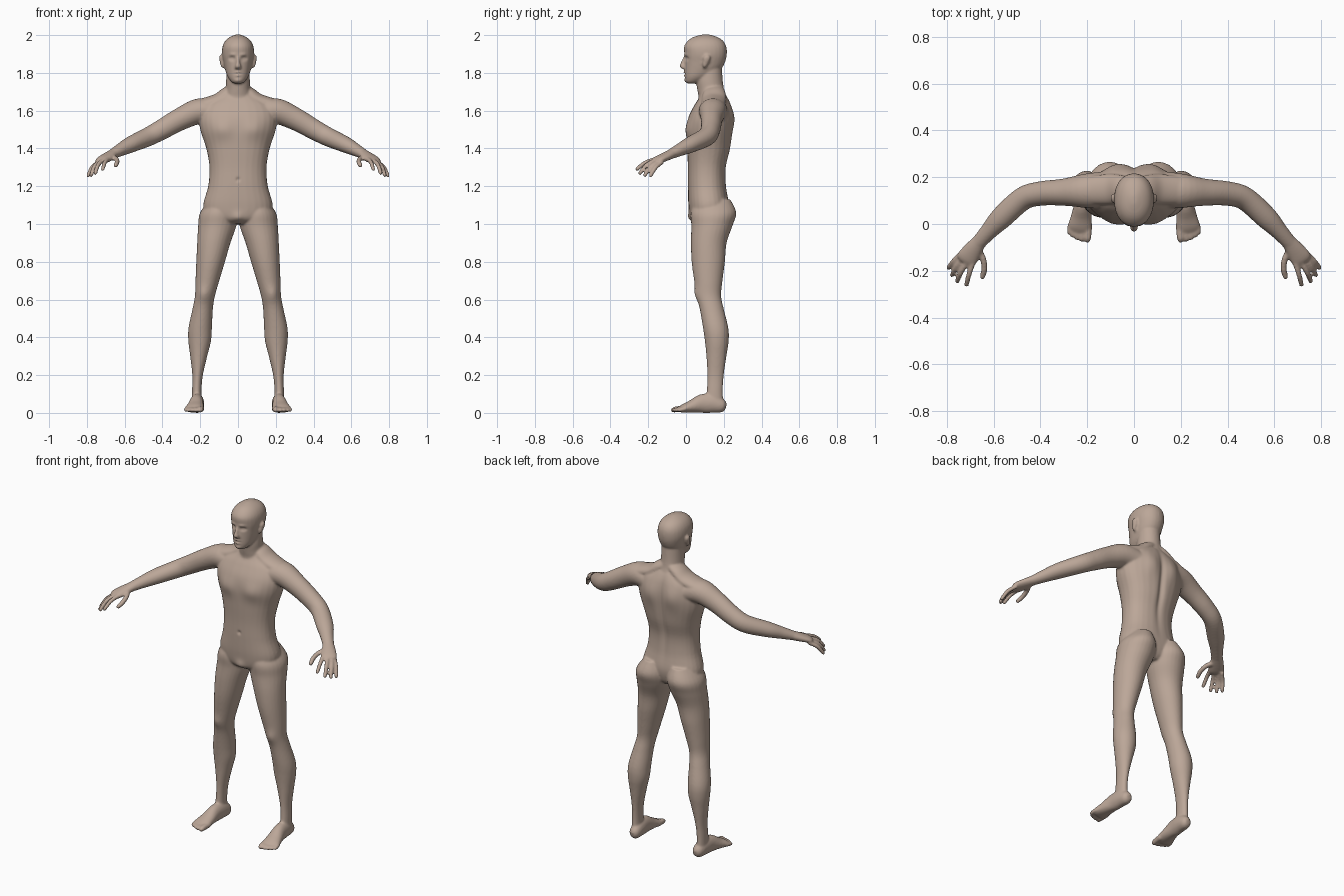
import bpy, bmesh, math
from mathutils import Vector

skin = bpy.data.materials.new("skin")
skin.diffuse_color = (0.50, 0.385, 0.315, 1)

bm = bmesh.new()


def smooth_rows(rows, steps=5):
    """Catmull-Rom interpolation through rows of numbers."""
    out = []
    n = len(rows)
    for i in range(n - 1):
        p0, p1, p2, p3 = rows[max(i - 1, 0)], rows[i], rows[i + 1], rows[min(i + 2, n - 1)]
        for s in range(steps):
            t = s / steps
            out.append([0.5 * (2 * b + (c - a) * t + (2 * a - 5 * b + 4 * c - d) * t * t
                               + (3 * b - a - 3 * c + d) * t ** 3)
                        for a, b, c, d in zip(p0, p1, p2, p3)])
    return out + [list(rows[-1])]


def loft(rows, flat=False, sides=28, power=2.0, mirror=False):
    """Skin rings (x, y, z, half width, half depth); flat keeps rings horizontal."""
    rows = smooth_rows(rows)
    for sx in ((1, -1) if mirror else (1,)):
        rings = []
        for i, (x, y, z, a, b) in enumerate(rows):
            u, v = Vector((1, 0, 0)), Vector((0, 1, 0))
            if not flat:
                t = Vector(rows[min(i + 1, len(rows) - 1)][:3]) - Vector(rows[max(i - 1, 0)][:3])
                u = t.cross(Vector((0, 0, 1))).normalized()
                v = u.cross(t).normalized()
            ring = []
            for k in range(sides):
                an = 2 * math.pi * k / sides
                c, s = math.cos(an), math.sin(an)
                c = math.copysign(abs(c) ** (2 / power), c)
                s = math.copysign(abs(s) ** (2 / power), s)
                p = Vector((x, y, z)) + u * max(a, .001) * c + v * max(b, .001) * s
                ring.append(bm.verts.new((p.x * sx, p.y, p.z)))
            rings.append(ring)
        faces = [bm.faces.new(rings[0]), bm.faces.new(rings[-1])]
        for r, q in zip(rings, rings[1:]):
            for k in range(sides):
                m = (k + 1) % sides
                faces.append(bm.faces.new((r[k], r[m], q[m], q[k])))
        bmesh.ops.recalc_face_normals(bm, faces=faces)


def column(rows, **kw):
    """Upright form from (z, centre x, half width, front y, back y)."""
    loft([(x, (f + b) / 2, z, w, (b - f) / 2) for z, x, w, f, b in rows], flat=True, **kw)


def digit(points, r):
    """Finger or toe: tube through points with a rounded tip."""
    pts = [Vector(p) for p in points]
    d = (pts[-1] - pts[-2]).normalized()
    rows = [(*p, r, r) for p in pts[:-1]]
    rows += [(*(pts[-1] - d * r), r * .9, r * .9), (*(pts[-1] - d * r * .3), r * .65, r * .65),
             (*pts[-1], r * .15, r * .15)]
    loft(rows, sides=12, mirror=True)


# torso
column([(1.00, 0, .11, .06, .19), (1.03, 0, .165, .025, .215), (1.1, 0, .184, .013, .228),
        (1.2, 0, .158, .01, .213), (1.3, 0, .151, .01, .212), (1.4, 0, .168, .006, .235),
        (1.5, 0, .2, .004, .246), (1.57, 0, .205, .015, .246), (1.63, 0, .18, .045, .236),
        (1.67, 0, .12, .07, .22), (1.7, 0, .07, .08, .2)], power=2.3)
# neck and shoulder slopes
column([(1.62, 0, .1, .06, .225), (1.67, 0, .08, .066, .216), (1.71, 0, .066, .06, .203),
        (1.76, 0, .063, .055, .195), (1.83, 0, .06, .07, .19)])
loft([(.02, .15, 1.715, .05, .03), (.06, .15, 1.69, .06, .035), (.11, .148, 1.654, .065, .036),
      (.2, .143, 1.625, .06, .036)], mirror=True)
# head
column([(1.744, 0, .018, .008, .05), (1.753, 0, .035, -.002, .08), (1.78, 0, .055, -.006, .13),
        (1.82, 0, .069, -.007, .185), (1.86, 0, .078, -.007, .208), (1.9, 0, .085, -.009, .216),
        (1.94, 0, .082, -.01, .213), (1.97, 0, .067, .01, .196), (1.99, 0, .043, .04, .165),
        (2.003, 0, .012, .085, .125)], power=2.15)
# nose
loft([(0, .0, 1.893, .008, .008), (0, -.012, 1.86, .009, .014), (0, -.018, 1.836, .016, .016),
      (0, -.012, 1.824, .017, .012), (0, -.004, 1.817, .01, .006)], flat=True, sides=16)
# ears
loft([(.077, .098, 1.826, .006, .006), (.083, .1, 1.838, .009, .012), (.087, .107, 1.862, .01, .018),
      (.09, .111, 1.882, .01, .018), (.088, .112, 1.896, .006, .008)], flat=True, sides=16, mirror=True)
# legs
column([(1.13, .09, .06, .05, .235), (1.06, .103, .098, .025, .266), (.99, .11, .101, .028, .246),
        (.9, .128, .088, .026, .215), (.8, .145, .076, .03, .206), (.7, .162, .063, .043, .193),
        (.62, .175, .053, .055, .186), (.55, .187, .054, .073, .2), (.45, .2, .062, .09, .224),
        (.38, .203, .06, .1, .226), (.3, .208, .045, .108, .214), (.2, .214, .028, .113, .2),
        (.12, .218, .025, .11, .195), (.05, .218, .027, .1, .198)], mirror=True)
# feet
loft([(.212, .212, .032, .015, .018), (.212, .192, .037, .031, .036), (.215, .14, .05, .036, .05),
      (.219, .085, .049, .037, .05), (.225, .03, .034, .045, .034), (.231, -.01, .024, .051, .024),
      (.235, -.032, .017, .046, .016)], mirror=True)
# toes
for x, tip, r in ((.198, -.08, .0165), (.223, -.077, .012), (.243, -.07, .0115),
                  (.261, -.06, .011), (.276, -.047, .0105)):
    digit([(x - .004, -.0, .022), (x, tip + .03, .019), (x + .002, tip, .012)], r)
# arms
loft([(.1, .145, 1.585, .08, .065), (.2, .142, 1.598, .074, .068), (.3, .136, 1.558, .058, .06),
      (.4, .13, 1.502, .052, .054), (.475, .108, 1.462, .05, .05), (.565, .028, 1.422, .048, .043),
      (.62, -.03, 1.394, .037, .034), (.668, -.084, 1.368, .031, .025)], mirror=True)
# palms
loft([(.655, -.068, 1.375, .03, .026), (.69, -.113, 1.355, .04, .023), (.714, -.148, 1.34, .045, .019),
      (.724, -.163, 1.333, .037, .013)], mirror=True)
# fingers and thumbs
for base, mid, tip in (((.686, -.158, 1.345), (.705, -.215, 1.325), (.718, -.268, 1.284)),
                       ((.71, -.153, 1.342), (.739, -.205, 1.315), (.758, -.25, 1.262)),
                       ((.728, -.14, 1.335), (.76, -.185, 1.305), (.78, -.224, 1.25)),
                       ((.738, -.125, 1.328), (.772, -.16, 1.3), (.797, -.193, 1.248))):
    digit([base, mid, tip], .0118)
digit([(.672, -.1, 1.355), (.646, -.145, 1.345), (.64, -.19, 1.328), (.65, -.236, 1.305)], .0135)

mesh = bpy.data.meshes.new("body_parts")
bm.to_mesh(mesh)
bm.free()
parts = bpy.data.objects.new("body", mesh)
bpy.context.collection.objects.link(parts)

# fuse all parts into one soft skin
rem = parts.modifiers.new("fuse", 'REMESH')
rem.mode = 'VOXEL'
rem.voxel_size = 0.006
sm = parts.modifiers.new("soften", 'SMOOTH')
sm.factor = 0.5
sm.iterations = 6
bpy.context.view_layer.update()
body_mesh = bpy.data.meshes.new_from_object(parts.evaluated_get(bpy.context.evaluated_depsgraph_get()))
parts.modifiers.clear()
parts.data = body_mesh
body_mesh.name = "body"

# soft dents and bumps: centre, radii, push along y (mirrored in x)
FORMS = [
    ((.033, -.005, 1.876), (.016, .03, .010), .013),     # eye sockets
    ((.033, .003, 1.875), (.009, .03, .005), -.006),     # eyelids
    ((.03, -.008, 1.897), (.018, .02, .007), -.005),     # brows
    ((0, -.008, 1.804), (.016, .02, .005), -.007),       # upper lip
    ((0, -.008, 1.786), (.014, .02, .005), -.006),       # lower lip
    ((0, -.01, 1.795), (.018, .02, .003), .005),         # mouth line
    ((0, -.002, 1.76), (.016, .02, .01), -.006),         # chin
    ((.09, .0, 1.5), (.06, .06, .05), -.013),            # chest
    ((0, .01, 1.235), (.009, .03, .01), .008),           # navel
    ((0, .02, 1.03), (.03, .03, .03), -.012),            # groin
    ((0, .24, 1.42), (.018, .06, .2), -.014),            # spine
    ((.075, .24, 1.56), (.05, .06, .07), .014),          # shoulder blades
    ((.185, .06, .63), (.03, .04, .035), -.008),         # knees
]
for v in body_mesh.vertices:
    for c, r, push in FORMS:
        q = ((abs(v.co.x) - c[0]) / r[0]) ** 2 + ((v.co.y - c[1]) / r[1]) ** 2 + ((v.co.z - c[2]) / r[2]) ** 2
        if q < 9:
            v.co.y += push * math.exp(-q)
    v.co.z = max(v.co.z, 0.0)

body_mesh.materials.clear()
body_mesh.materials.append(skin)
for p in body_mesh.polygons:
    p.use_smooth = True
    p.material_index = 0
